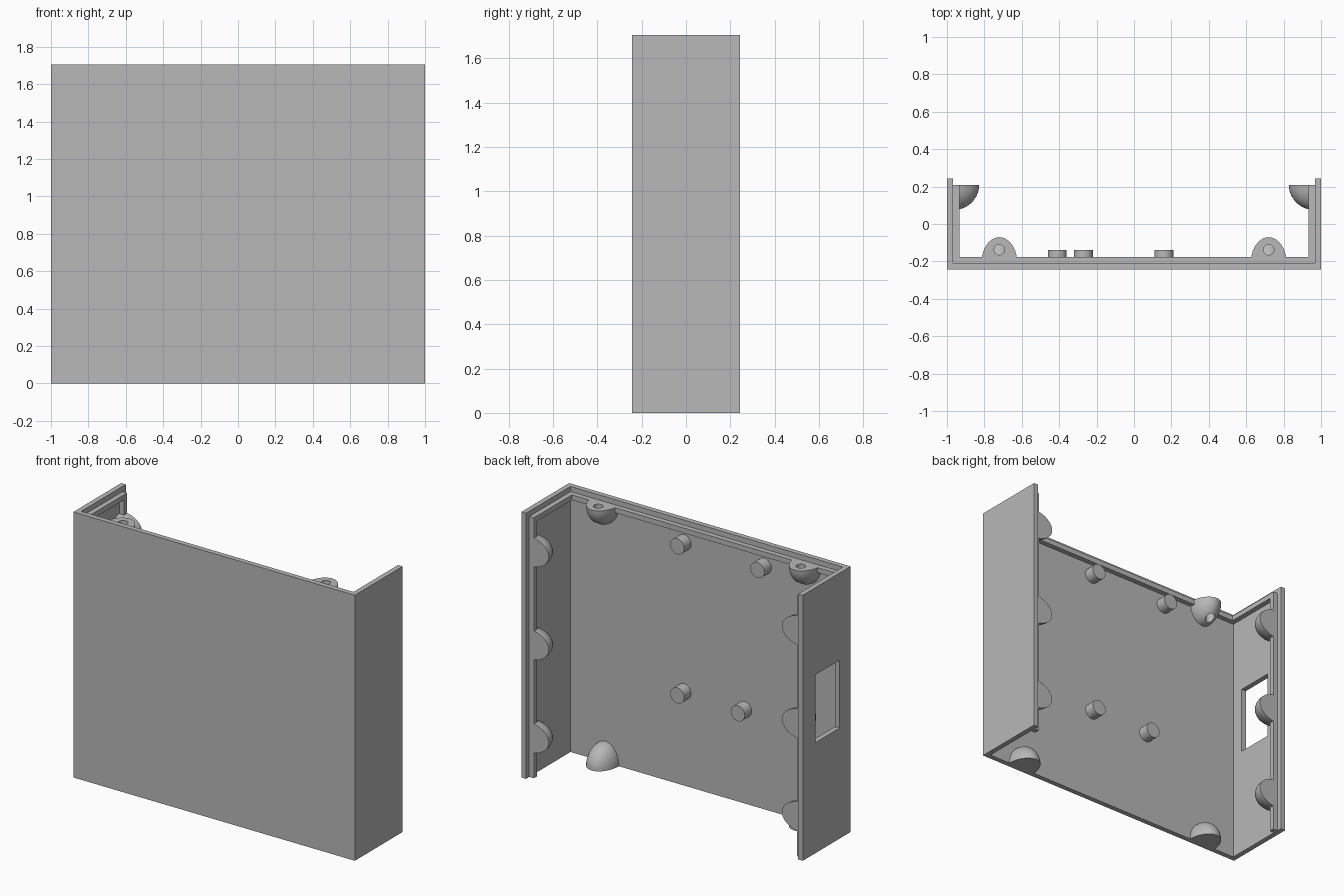
import bpy, bmesh
from mathutils import Matrix, Vector

cube = bpy.data.objects.get("Cube")
if cube:
    bpy.data.objects.remove(cube, do_unlink=True)

W, D, H, T = 1.0, 0.2425, 1.705, 0.033   # half width, half depth, height, wall thickness
IX, IY = W - T, -D + T                   # inner faces of side walls and front panel
LIP_Y, LIP_Z = D - T, H - T              # outer faces of the stepped lip

grey = bpy.data.materials.new("plain_grey")
grey.use_nodes = True
grey.diffuse_color = (0.48, 0.48, 0.48, 1)
grey.node_tree.nodes["Principled BSDF"].inputs["Base Color"].default_value = grey.diffuse_color


def add(name, bm, matrix=None):
    if matrix:
        bm.transform(matrix)
    bmesh.ops.recalc_face_normals(bm, faces=bm.faces)
    mesh = bpy.data.meshes.new(name)
    bm.to_mesh(mesh)
    bm.free()
    mesh.materials.append(grey)
    ob = bpy.data.objects.new(name, mesh)
    bpy.context.collection.objects.link(ob)
    return ob


def box_bm(lo, hi):
    lo, hi = Vector(lo), Vector(hi)
    bm = bmesh.new()
    bmesh.ops.create_cube(bm, size=1, matrix=Matrix.Translation((lo + hi) / 2) @ Matrix.Diagonal((*(hi - lo), 1)))
    return bm


def cylinder_bm(radius, z0, z1):
    bm = bmesh.new()
    bmesh.ops.create_cone(bm, cap_ends=True, segments=32, radius1=radius, radius2=radius,
                          depth=z1 - z0, matrix=Matrix.Translation((0, 0, (z0 + z1) / 2)))
    return bm


def channel_bm(x, y0, y1, t, z0, z1):
    """U-shaped profile, open at the back, extruded upward."""
    pts = [(-x, y1), (-x, y0), (x, y0), (x, y1), (x - t, y1), (x - t, y0 + t), (t - x, y0 + t), (t - x, y1)]
    bm = bmesh.new()
    face = bm.faces.new([bm.verts.new((px, py, z0)) for px, py in pts])
    new = bmesh.ops.extrude_face_region(bm, geom=[face])["geom"]
    bmesh.ops.translate(bm, vec=(0, 0, z1 - z0), verts=[v for v in new if isinstance(v, bmesh.types.BMVert)])
    return bm


def cut(ob, cutter):
    """Subtract the cutter, bake the result and drop the cutter."""
    cutter.hide_render = True
    mod = ob.modifiers.new("cut", "BOOLEAN")
    mod.operation, mod.solver, mod.object = "DIFFERENCE", "EXACT", cutter
    baked = bpy.data.meshes.new_from_object(ob.evaluated_get(bpy.context.evaluated_depsgraph_get()))
    ob.modifiers.clear()
    ob.data = baked
    bpy.data.objects.remove(cutter, do_unlink=True)


def smooth(ob):
    for p in ob.data.polygons:
        p.use_smooth = True
    ob.data.set_sharp_from_angle(angle=0.6)


def frame(origin, y, z):
    """Placement with the given local y and z directions."""
    y, z = Vector(y), Vector(z)
    m = Matrix((y.cross(z), y, z)).transposed().to_4x4()
    m.translation = origin
    return m


def screw_boss(name, origin, away, outward):
    """Half dome with a flat drilled face, merged into the wall behind it."""
    bm = bmesh.new()
    bmesh.ops.create_uvsphere(bm, u_segments=40, v_segments=24, radius=1,
                              matrix=Matrix.Diagonal((0.096, 0.139, 0.135, 1)))
    for co, no in (((0, 0, 0), (0, 0, 1)), ((0, -0.01, 0), (0, -1, 0))):
        cutline = bmesh.ops.bisect_plane(bm, geom=bm.verts[:] + bm.edges[:] + bm.faces[:],
                                         plane_co=co, plane_no=no, clear_outer=True)
        edges = [e for e in cutline["geom_cut"] if isinstance(e, bmesh.types.BMEdge)]
        bmesh.ops.holes_fill(bm, edges=[e for e in bm.edges if e.is_boundary] or edges, sides=0)
    place = frame(origin, away, outward)
    ob = add(name, bm, place)
    hole = Matrix.Translation((0, 0.072, 0))
    cut(ob, add("drill", cylinder_bm(0.028, -0.3, 0.1), place @ hole))
    smooth(ob)


# Outer shell with a window in one side wall
shell = add("shell", channel_bm(W, -D, D, T, 0, H))
cut(shell, add("window_cutter", box_bm((-1.1, -0.13, 0.71), (-0.9, 0.114, 1.146))))

# Stepped lip along the top and down the back edges of both walls
add("top_lip", channel_bm(IX, IY, LIP_Y, T, LIP_Z - T, LIP_Z))
for side, s in (("left", 1), ("right", -1)):
    xs = sorted((s * IX, s * (IX - T)))
    add(side + "_lip", box_bm((xs[0], LIP_Y - T, 0), (xs[1], LIP_Y, LIP_Z - T)))

    # Screw bosses: three on the wall, one at each end of the panel
    for i, z in enumerate((0.256, 0.8525, 1.45)):
        screw_boss(f"{side}_wall_boss_{i + 1}", (s * IX, LIP_Y, z), (-s, 0, 0), (0, 1, 0))
    screw_boss(side + "_top_boss", (s * 0.72, IY, LIP_Z), (0, 1, 0), (0, 0, 1))
    screw_boss(side + "_bottom_boss", (s * 0.72, IY, 0), (0, 1, 0), (0, 0, -1))

# Standoff posts on the panel, two of them drilled
posts = ((0.16, 1.562, True), (-0.41, 1.562, False), (0.16, 0.605, False), (-0.27, 0.605, True))
for i, (x, z, drilled) in enumerate(posts):
    place = frame((x, IY, z), (0, 0, 1), (0, 1, 0))
    post = add(f"standoff_{i + 1}", cylinder_bm(0.05, -0.01, 0.07), place)
    if drilled:
        cut(post, add("drill", cylinder_bm(0.025, 0.003, 0.1), place))
    smooth(post)
